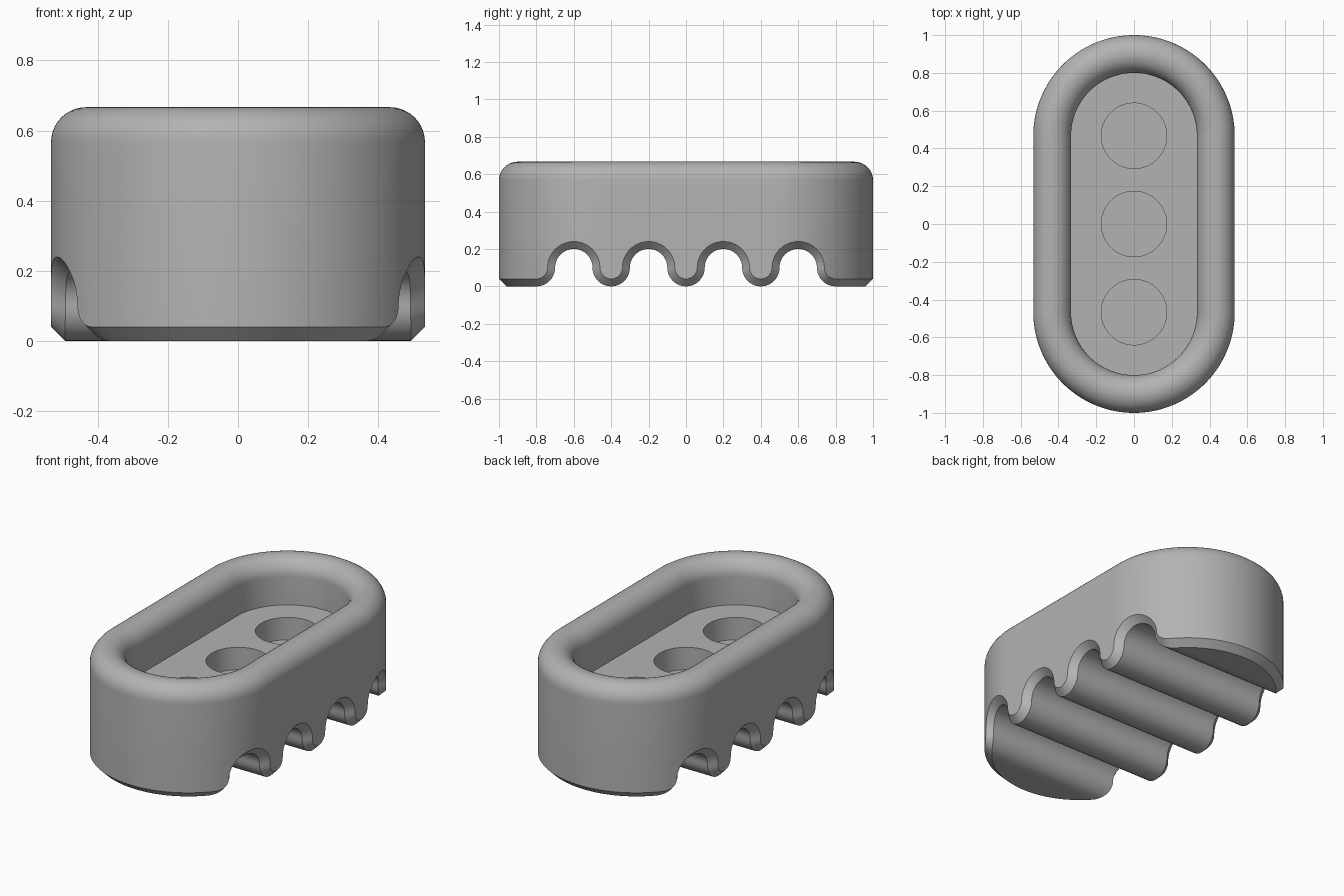
import bpy, bmesh
from math import sin, cos, asin, pi, radians, sqrt

cube = bpy.data.objects.get("Cube")
if cube:
    bpy.data.objects.remove(cube, do_unlink=True)

U = 1 / 15                                   # design unit
SPINE, OUTER, INNER = 7 * U, 8 * U, 5 * U    # capsule outline
HEIGHT, FLOOR, HOLE_BOTTOM = 10 * U, 6 * U, 4 * U
FILLET = GROOVE = 1.5 * U
CHAMFER = 0.6 * U
CAP_STEPS, ARC_STEPS, RIM_STEPS = 20, 20, 20

grey = bpy.data.materials.new("plain grey")
grey.use_nodes = True
color = (0.45, 0.45, 0.45, 1)
grey.diffuse_color = color
grey.node_tree.nodes["Principled BSDF"].inputs["Base Color"].default_value = color


def on_capsule(y, r):
    """Spine position and outline angle of the capsule of radius r at y."""
    over = max(0, abs(y) - SPINE)
    angle = asin(min(1, over / r))
    side = 1 if y > 0 else -1
    return max(-SPINE, min(SPINE, y)), angle * side


def point(station, r, z):
    spine, angle = station
    return (r * cos(angle), spine + r * sin(angle), z)


# Underside path as pairs: (y, z) on the underside, (y, z) on the outer wall
pairs = []
first = 8 * GROOVE
bottom_r = OUTER - CHAMFER


def end_angle(r):
    return asin((first - SPINE) / r)


for i in range(CAP_STEPS):
    t = i / CAP_STEPS
    ys = [-SPINE - r * sin(pi / 2 + (end_angle(r) - pi / 2) * t) for r in (bottom_r, OUTER)]
    pairs.append(((ys[0], 0), (ys[1], CHAMFER)))

for k in range(-4, 5):
    lobe = k % 2 == 0                        # lobes alternate with arches
    grow = -CHAMFER if lobe else CHAMFER
    for i in range(ARC_STEPS + 1):
        a = pi + (pi if lobe else -pi) * i / ARC_STEPS
        if (k == -4 and i < ARC_STEPS // 2) or (k == 4 and i > ARC_STEPS // 2):
            continue
        if i == 0 and k > -4:
            continue
        pairs.append(tuple((2 * k * GROOVE + r * cos(a), GROOVE + r * sin(a))
                           for r in (GROOVE, GROOVE + grow)))

pairs += [((-p[0], p[1]), (-q[0], q[1])) for p, q in reversed(pairs[:CAP_STEPS])]

# Section of the rounded rim, from outer wall over the top to the floor
mid = (OUTER + INNER) / 2
rim = [(mid + FILLET * cos(pi * i / RIM_STEPS), HEIGHT - FILLET + FILLET * sin(pi * i / RIM_STEPS))
       for i in range(RIM_STEPS + 1)]
rim.append((INNER, FLOOR))

# Body: columns run from underside up the wall and into the tray
columns = []
for p, q in pairs:
    station = on_capsule(q[0], OUTER)
    column = [point(on_capsule(p[0], bottom_r), bottom_r, p[1]), point(station, OUTER, q[1])]
    columns.append(column + [point(station, r, z) for r, z in rim])

bm = bmesh.new()
right = [[bm.verts.new(c) for c in col] for col in columns]
left = [right[0]] + [[bm.verts.new((-x, y, z)) for x, y, z in col] for col in columns[1:-1]] + [right[-1]]
for half in (right, left):
    for a, b in zip(half, half[1:]):
        for j in range(len(a) - 1):
            bm.faces.new((a[j], b[j], b[j + 1], a[j + 1]))
for i in range(len(right) - 1):              # underside strips
    loop = [right[i][0], right[i + 1][0], left[i + 1][0], left[i][0]]
    bm.faces.new(list(dict.fromkeys(loop)))
bm.faces.new([c[-1] for c in right] + [c[-1] for c in reversed(left[1:-1])])
bmesh.ops.recalc_face_normals(bm, faces=bm.faces)

mesh = bpy.data.meshes.new("grooved_tray")
bm.to_mesh(mesh)
bm.free()
mesh.materials.append(grey)
tray = bpy.data.objects.new("grooved_tray", mesh)
bpy.context.collection.objects.link(tray)

# Three round pockets sunk into the tray floor
for y in (-SPINE, 0, SPINE):
    depth = 2 * (FLOOR - HOLE_BOTTOM)
    bpy.ops.mesh.primitive_cylinder_add(vertices=64, radius=2.6 * U, depth=depth,
                                        location=(0, y, HOLE_BOTTOM + depth / 2))
    cutter = bpy.context.object
    cutter.name = "pocket_cutter"
    cutter.hide_render = True
    cutter.data.materials.append(grey)
    cut = tray.modifiers.new("pocket", 'BOOLEAN')
    cut.operation, cut.solver, cut.object = 'DIFFERENCE', 'EXACT', cutter
    bpy.ops.object.select_all(action='DESELECT')
    tray.select_set(True)
    bpy.context.view_layer.objects.active = tray
    bpy.ops.object.modifier_apply(modifier=cut.name)
    bpy.data.objects.remove(cutter, do_unlink=True)

bpy.ops.object.shade_smooth_by_angle(angle=radians(30))
